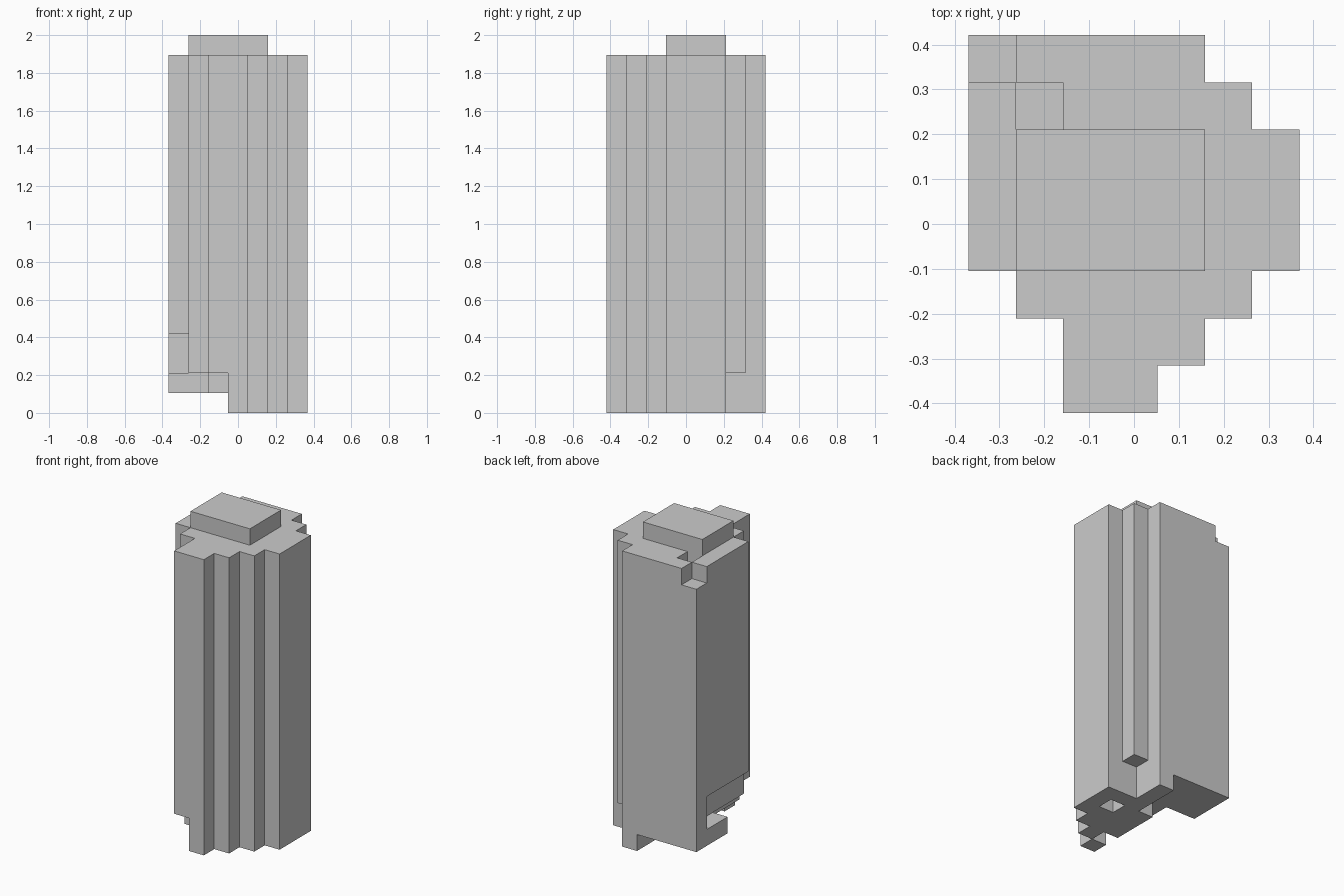
import bpy, bmesh
from mathutils import Vector

if "Cube" in bpy.data.objects:
    bpy.data.objects.remove(bpy.data.objects["Cube"])

U = 2 / 19                       # one grid step: the model is 7 x 8 x 19 steps
ORIGIN = Vector((-3.5, -4, 0))


def block(x0, x1, y0, y1, z0, z1):
    """Grid cells filling a box, upper bounds excluded."""
    return {(x, y, z) for x in range(x0, x1)
            for y in range(y0, y1) for z in range(z0, z1)}


def rows(spans, z0, z1):
    """Stepped plan: one (x start, x end) span per y row, extruded in z."""
    cells = set()
    for y, (a, b) in enumerate(spans):
        cells |= block(a, b, y, y + 1, z0, z1)
    return cells


def skin(name, cells, solid):
    """Mesh only the faces of cells that are exposed in the whole solid."""
    bm = bmesh.new()
    verts = {}

    def vert(p):
        if p not in verts:
            verts[p] = bm.verts.new((Vector(p) + ORIGIN) * U)
        return verts[p]

    for c in sorted(cells):
        for axis in range(3):
            for side in (0, 1):
                n = list(c)
                n[axis] += 2 * side - 1
                if tuple(n) in solid:
                    continue
                u, v = (axis + 1) % 3, (axis + 2) % 3
                quad = []
                for du, dv in ((0, 0), (1, 0), (1, 1), (0, 1)):
                    p = list(c)
                    p[axis] += side
                    p[u] += du
                    p[v] += dv
                    quad.append(vert(tuple(p)))
                bm.faces.new(quad if side else quad[::-1])
    # merge flat areas into single faces
    bmesh.ops.dissolve_limit(bm, angle_limit=0.01, verts=bm.verts[:], edges=bm.edges[:])
    mesh = bpy.data.meshes.new(name)
    bm.to_mesh(mesh)
    bm.free()
    bpy.context.collection.objects.link(bpy.data.objects.new(name, mesh))


# Main shaft with stepped corners
shaft = rows([(2, 4), (2, 5), (1, 6), (0, 7), (0, 7), (0, 7), (0, 6), (0, 5)], 2, 18)
shaft -= block(0, 1, 3, 7, 2, 4)       # slot low on the left side
shaft -= {(0, 7, 17), (1, 6, 17)}      # missing corner and pit on the top

# Foot: ledge layer, then the smaller ground layer
ledge = rows([(3, 4), (2, 5), (2, 6), (2, 7), (2, 7), (0, 7), (0, 5), (0, 5)], 1, 2)
ground = rows([(3, 4), (3, 5), (3, 6), (3, 7), (3, 7), (4, 7), (4, 5), (4, 5)], 0, 1)
ground -= {(3, 1, 0), (5, 4, 0)}       # gaps in the underside

# Raised cap
cap = block(1, 5, 3, 6, 18, 19)

solid = shaft | ledge | ground | cap
skin("tower_shaft", shaft, solid)
skin("tower_foot", ledge | ground, solid)
skin("tower_cap", cap, solid)
